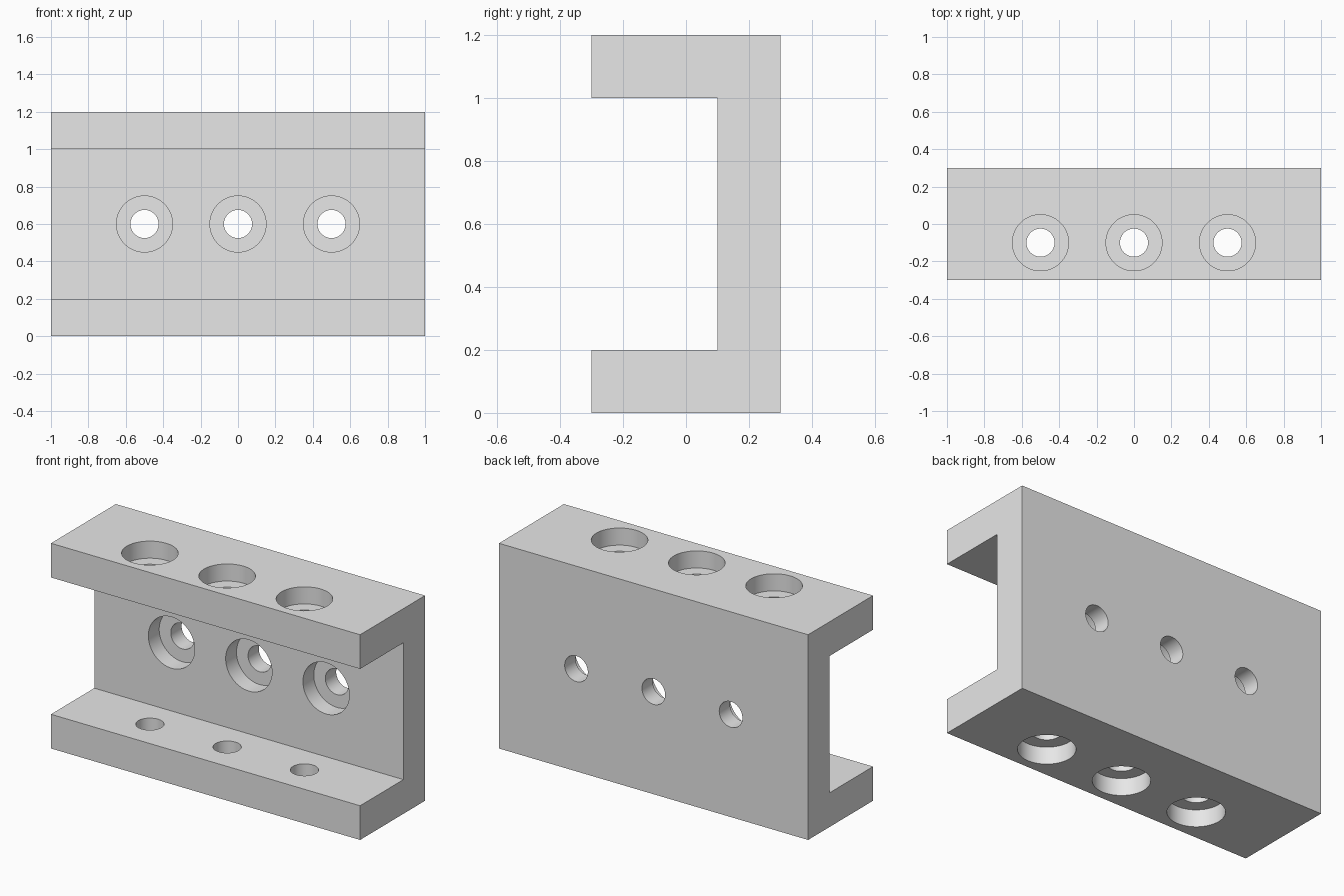
import bpy
import bmesh
from math import pi
from mathutils import Matrix, Vector

cube = bpy.data.objects.get("Cube")
if cube:
    bpy.data.objects.remove(cube, do_unlink=True)

HOLE_XS = (-0.5, 0, 0.5)
HOLE_R, BORE_R = 0.075, 0.15
FLANGE_Y, WEB_Z = -0.1, 0.6

grey = bpy.data.materials.new("plain_grey")
grey.use_nodes = True
grey.diffuse_color = (0.8, 0.8, 0.8, 1)
grey.node_tree.nodes["Principled BSDF"].inputs["Base Color"].default_value = (0.8, 0.8, 0.8, 1)


def to_object(name, bm):
    bmesh.ops.recalc_face_normals(bm, faces=bm.faces)
    mesh = bpy.data.meshes.new(name)
    bm.to_mesh(mesh)
    bm.free()
    mesh.materials.append(grey)
    obj = bpy.data.objects.new(name, mesh)
    bpy.context.collection.objects.link(obj)
    return obj


def drill(bm, radius, start, end):
    """Add a cylinder between two points."""
    a, b = Vector(start), Vector(end)
    turn = (b - a).to_track_quat("Z", "Y").to_matrix().to_4x4()
    bmesh.ops.create_cone(bm, cap_ends=True, segments=64, radius1=radius, radius2=radius,
                          depth=(b - a).length, matrix=Matrix.Translation((a + b) / 2) @ turn)


# Channel: C-shaped profile extruded along x
profile = [(-0.3, 0), (0.3, 0), (0.3, 1.2), (-0.3, 1.2),
           (-0.3, 1), (0.1, 1), (0.1, 0.2), (-0.3, 0.2)]
bm = bmesh.new()
face = bm.faces.new([bm.verts.new((-1, y, z)) for y, z in profile])
ext = bmesh.ops.extrude_face_region(bm, geom=[face])
bmesh.ops.translate(bm, vec=(2, 0, 0),
                    verts=[v for v in ext["geom"] if isinstance(v, bmesh.types.BMVert)])
channel = to_object("channel_bracket", bm)

# Through holes and counterbores in both flanges and the web
holes, bores = bmesh.new(), bmesh.new()
for x in HOLE_XS:
    drill(holes, HOLE_R, (x, FLANGE_Y, -0.1), (x, FLANGE_Y, 1.3))
    drill(holes, HOLE_R, (x, 0.05, WEB_Z), (x, 0.4, WEB_Z))
    drill(bores, BORE_R, (x, FLANGE_Y, -0.1), (x, FLANGE_Y, 0.1))
    drill(bores, BORE_R, (x, FLANGE_Y, 1.1), (x, FLANGE_Y, 1.3))
    drill(bores, BORE_R, (x, 0.05, WEB_Z), (x, 0.2, WEB_Z))

cutters = [to_object("counterbore_cutter", bores), to_object("hole_cutter", holes)]
bpy.context.view_layer.objects.active = channel
for cutter in cutters:
    cutter.hide_render = True
    mod = channel.modifiers.new(cutter.name, "BOOLEAN")
    mod.operation = "DIFFERENCE"
    mod.solver = "EXACT"
    mod.object = cutter
    bpy.ops.object.modifier_apply(modifier=mod.name)
for cutter in cutters:
    bpy.data.objects.remove(cutter, do_unlink=True)

# Smooth hole walls, crisp edges
bpy.ops.object.select_all(action="DESELECT")
channel.select_set(True)
bpy.ops.object.shade_smooth_by_angle(angle=pi / 6)
